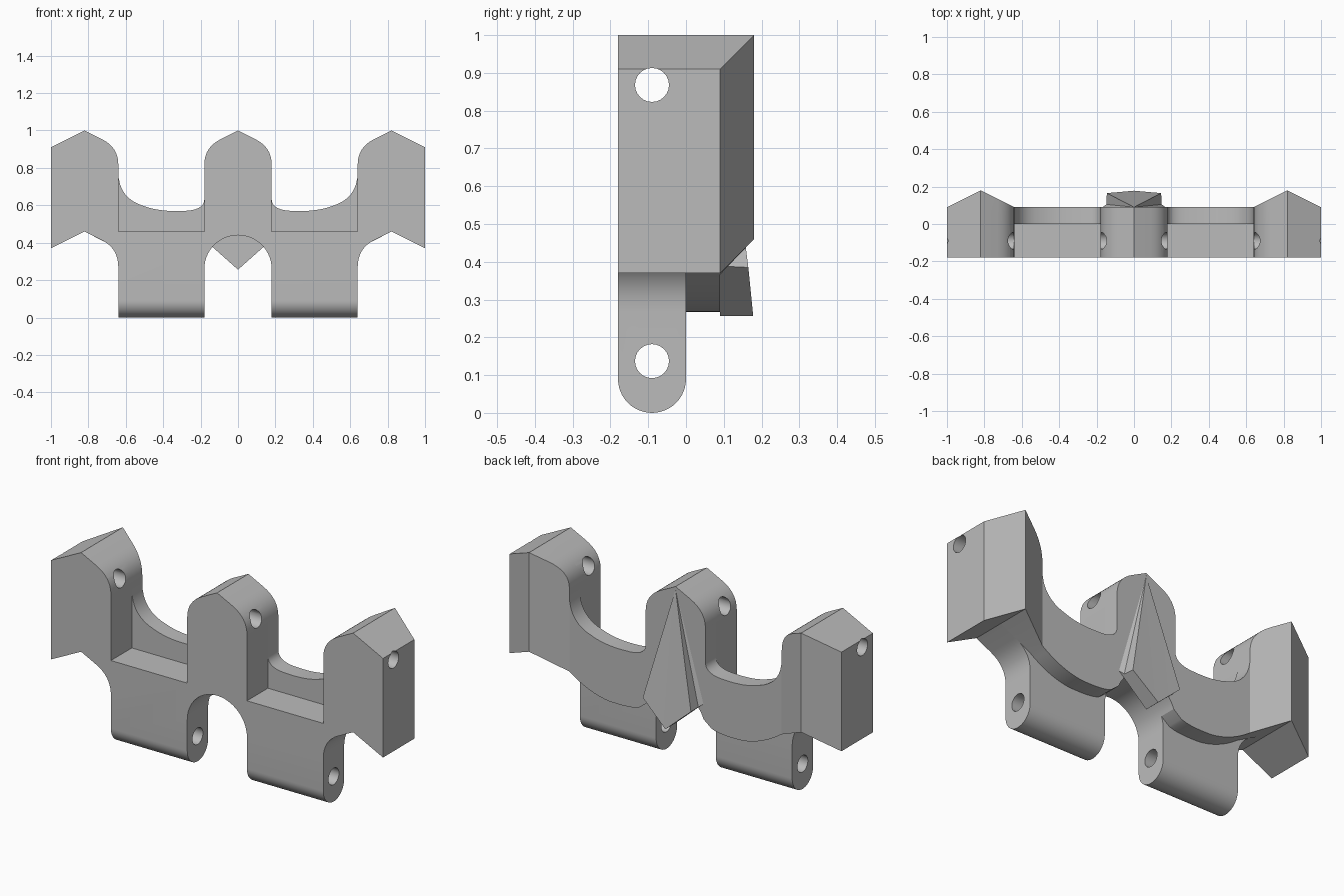
import bpy, bmesh, math
from mathutils import Vector

cube = bpy.data.objects.get("Cube")
if cube:
    bpy.data.objects.remove(cube, do_unlink=True)

grey = bpy.data.materials.new("plain_grey")
grey.use_nodes = True
grey.diffuse_color = (0.5, 0.5, 0.5, 1)
grey.node_tree.nodes["Principled BSDF"].inputs["Base Color"].default_value = grey.diffuse_color


def make(name, bm):
    bmesh.ops.recalc_face_normals(bm, faces=bm.faces)
    mesh = bpy.data.meshes.new(name)
    bm.to_mesh(mesh)
    bm.free()
    mesh.materials.append(grey)
    obj = bpy.data.objects.new(name, mesh)
    bpy.context.collection.objects.link(obj)
    return obj


def prism(name, points, axis, low, high):
    """Extrude a 2D outline along one axis (0, 1 or 2)."""
    bm = bmesh.new()
    verts = []
    for a, b in points:
        co = [a, b]
        co.insert(axis, low)
        verts.append(bm.verts.new(co))
    face = bm.faces.new(verts)
    res = bmesh.ops.extrude_face_region(bm, geom=[face])
    shift = Vector([high - low if i == axis else 0 for i in range(3)])
    moved = [g for g in res["geom"] if isinstance(g, bmesh.types.BMVert)]
    bmesh.ops.translate(bm, verts=moved, vec=shift)
    return make(name, bm)


def combine(obj, cutter, operation):
    cutter.hide_render = True
    mod = obj.modifiers.new("cut", "BOOLEAN")
    mod.object, mod.operation, mod.solver = cutter, operation, "EXACT"
    graph = bpy.context.evaluated_depsgraph_get()
    mesh = bpy.data.meshes.new_from_object(obj.evaluated_get(graph))
    obj.modifiers.clear()
    obj.data = mesh
    bpy.data.objects.remove(cutter, do_unlink=True)


def bend(p, c, q, n=8):
    """Quadratic curve from p to q, pulled toward c."""
    return [tuple((1 - t) ** 2 * p[i] + 2 * t * (1 - t) * c[i] + t * t * q[i] for i in (0, 1))
            for t in (k / n for k in range(n + 1))]


def arc(cx, cz, r, start, end, n=14):
    angles = [math.radians(start + (end - start) * k / n) for k in range(n + 1)]
    return [(cx + r * math.cos(a), cz + r * math.sin(a)) for a in angles]


def mirrored(half):
    """Close a half outline that starts and ends on the centre line."""
    return half + [(-x, z) for x, z in reversed(half[1:-1])]


# Shared pieces of the outlines
post_top = [(0, 1)] + bend((0.09, 0.955), (0.18, 0.91), (0.18, 0.82))
hook_top = bend((0.64, 0.82), (0.64, 0.91), (0.73, 0.955)) + [(0.82, 1)]
hook_end = [(1, 0.91), (1, 0.37), (0.82, 0.46)]

# Front plate: posts, hooks and hinge tabs
front_half = (post_top + [(0.18, 0.46), (0.64, 0.46)] + hook_top + hook_end
              + bend((0.73, 0.415), (0.64, 0.37), (0.64, 0.27))
              + [(0.64, 0), (0.18, 0)] + arc(0, 0.26, 0.18, 0, 90))
front_plate = prism("front_plate", mirrored(front_half), 1, -0.18, 0)

# Rounded lower ends of the tabs
rounding = [(0, 1.1), (-0.18, 1.1)] + arc(-0.09, 0.09, 0.09, 180, 360, 24)
combine(front_plate, prism("tab_rounding", rounding, 0, -1.1, 1.1), "INTERSECT")

# Pin holes through posts and tabs
for height in (0.137, 0.868):
    hole = prism("pin_hole", arc(-0.09, height, 0.045, 0, 345, 23), 0, -1.1, 1.1)
    combine(front_plate, hole, "DIFFERENCE")

# Back plate: curved bands joining the posts
back_half = (post_top + bend((0.18, 0.63), (0.185, 0.57), (0.3, 0.57))
             + bend((0.3, 0.57), (0.42, 0.565), (0.5, 0.595))[1:]
             + bend((0.5, 0.595), (0.64, 0.635), (0.64, 0.78))[1:]
             + hook_top + hook_end
             + bend((0.64, 0.366), (0.52, 0.28), (0.4, 0.268))
             + bend((0.4, 0.268), (0.26, 0.262), (0.215, 0.285))[1:]
             + arc(0, 0.26, 0.18, 20, 90))
back_plate = prism("back_plate", mirrored(back_half), 1, 0, 0.3)

# Ridged back of the hooks
depth = [(-1.1, -0.1), (-1.1, 0.04), (-0.82, 0.18), (-0.64, 0.09)]
depth += [(-x, y) for x, y in reversed(depth)]
combine(back_plate, prism("depth_shape", depth, 2, -0.1, 1.1), "INTERSECT")

# Tapered keel on the back of the centre post
bm = bmesh.new()
apex = bm.verts.new((0, 0.09, 0.985))
tip = bm.verts.new((0, 0.178, 0.256))
foot = bm.verts.new((0, 0.09, 0.256))
for side in (1, -1):
    corner, neck, flare = [bm.verts.new((side * x, y, z)) for x, y, z in
                           ((0.145, 0.165, 0.385), (0.148, 0.105, 0.388), (0.168, 0.09, 0.405))]
    for loop in ((apex, corner, tip), (apex, corner, neck), (apex, neck, flare),
                 (tip, corner, neck, flare, foot), (apex, flare, foot)):
        bm.faces.new(loop)
keel = make("centre_keel", bm)

# Smooth the curves and keep the edges crisp
bpy.ops.object.select_all(action="DESELECT")
for obj in (front_plate, back_plate, keel):
    obj.select_set(True)
bpy.context.view_layer.objects.active = front_plate
bpy.ops.object.shade_smooth_by_angle(angle=math.radians(25))
